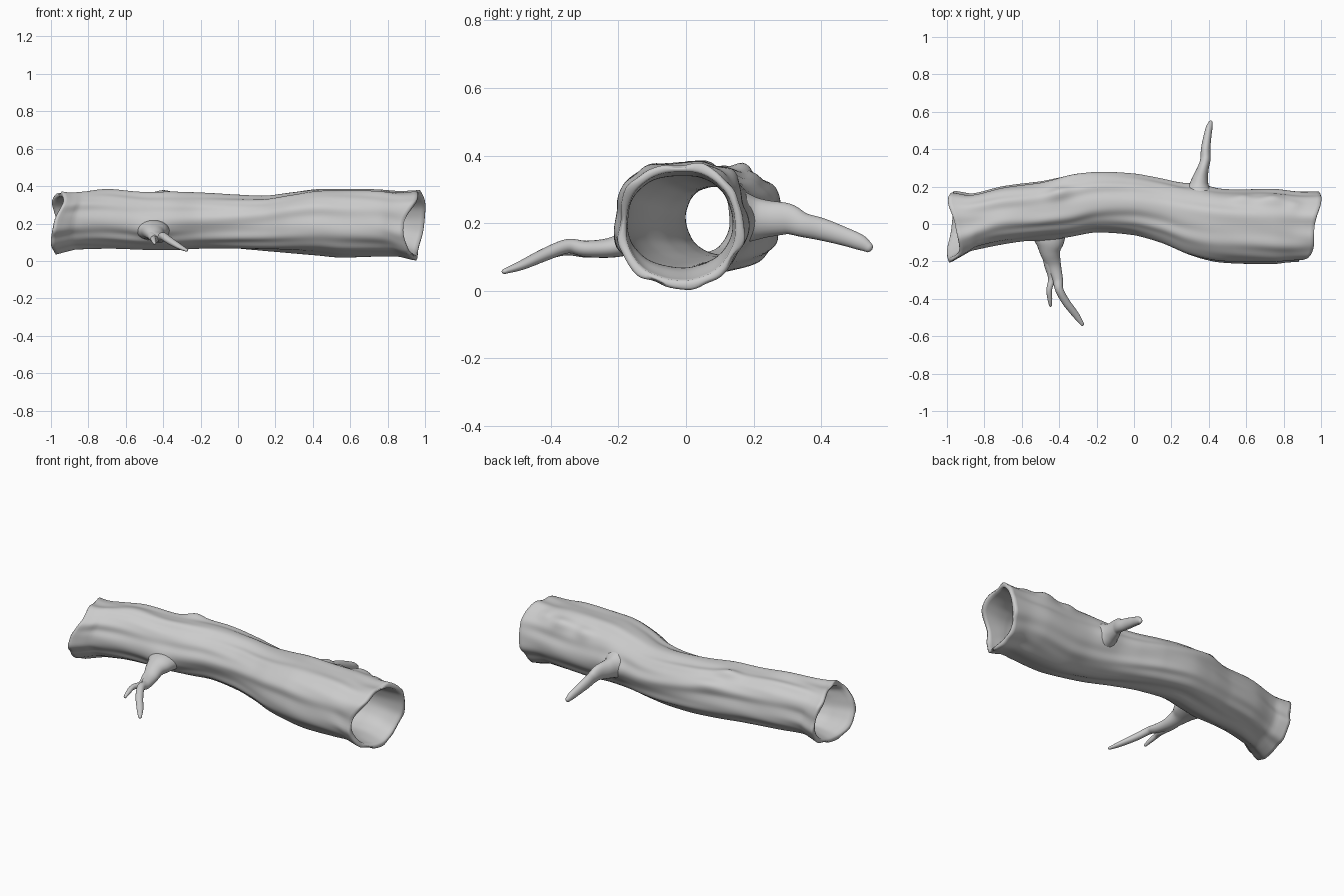
import bpy
from math import sin, cos, pi, exp, copysign
from mathutils import Vector

if "Cube" in bpy.data.objects:
    bpy.data.objects.remove(bpy.data.objects["Cube"])

# Log outline stations: x, y max, y min, z max, z min
STATIONS = [
    (-1.0, .180, -.205, .372, .036), (-.95, .172, -.180, .366, .050),
    (-.88, .165, -.142, .370, .066), (-.70, .205, -.105, .380, .070),
    (-.50, .230, -.078, .370, .064), (-.35, .262, -.064, .372, .062),
    (-.20, .283, -.040, .364, .066), (0, .268, -.058, .350, .060),
    (.15, .238, -.105, .347, .052), (.28, .208, -.165, .366, .044),
    (.42, .188, -.203, .386, .034), (.55, .182, -.214, .388, .022),
    (.75, .184, -.216, .386, .028), (.88, .172, -.208, .376, .028),
    (1.0, .172, -.204, .380, .004)]

# Broken end outlines: x at angles 0 (back), 45, 90 (top), ... 315
LEFT_END = [-.97, -.995, -.955, -.935, -.985, -1.0, -.975, -.965]
RIGHT_END = [.995, 1.0, .965, .955, .885, .91, .955, .965]

# Bumps on the bark: x, angle, height, length, angular width
BUMPS = [(-.40, 1.15, .022, .06, .22), (-.33, .55, .014, .09, .2),
         (.74, .80, .024, .07, .2), (.58, .70, .014, .05, .2),
         (.86, .95, .012, .04, .2), (-.70, 1.7, .008, .12, .2),
         (-.46, 3.50, .022, .08, .38), (.35, .05, .016, .07, .35)]


def catmull(a, b, c, d, t):
    return b + .5 * t * (c - a + t * (2 * a - 5 * b + 4 * c - d + t * (3 * (b - c) + d - a)))


def outline(x):
    i = max(k for k in range(len(STATIONS) - 1) if STATIONS[k][0] <= x)
    p = [STATIONS[min(max(i + k, 0), len(STATIONS) - 1)] for k in (-1, 0, 1, 2)]
    t = (x - p[1][0]) / (p[2][0] - p[1][0])
    return [catmull(*(q[k] for q in p), t) for k in range(1, 5)]


def end_x(table, a):
    f = (a / (2 * pi) * 8) % 8
    i = int(f)
    return catmull(*(table[(i + k) % 8] for k in (-1, 0, 1, 2)), f - i)


def log_point(s, a, depth):
    y1, y0, z1, z0 = outline(s)
    ry, rz = (y1 - y0) / 2 - depth, (z1 - z0) / 2 - depth
    c, d = cos(a), sin(a)
    sq = lambda v: copysign(abs(v) ** .9, v)
    y, z = ry * sq(c), rz * sq(d)
    # lengthwise bark ridges and knots, softer inside the hollow
    n = .004 * sin(5 * a + 2.5 * sin(2.2 * s)) + .0035 * sin(9 * a + 4 * s + sin(5 * s))
    n += .002 * sin(14 * a - 3 * s + 2 * sin(4 * s)) * sin(5 * s + 2 * a) - .003
    for bx, ba, h, lx, wa in BUMPS:
        da = (a - ba + pi) % (2 * pi) - pi
        n += h * exp(-((s - bx) / lx) ** 2 - (da / wa) ** 2)
    n *= 1 if depth < .012 else .2
    w = min(max((abs(s) - .72) / .28, 0), 1)
    w = w * w * (3 - 2 * w)
    end = end_x(RIGHT_END if s > 0 else LEFT_END, a)
    x = s + w * (end - copysign(1, s))
    return (x, (y1 + y0) / 2 + y + n * c, (z1 + z0) / 2 + z + n * d)


def make_mesh(name, verts, faces):
    me = bpy.data.meshes.new(name)
    me.from_pydata(verts, [], faces)
    ob = bpy.data.objects.new(name, me)
    bpy.context.collection.objects.link(ob)
    for p in me.polygons:
        p.use_smooth = True
    return ob


def ring_faces(rings, n, closed):
    return [(i * n + j, i * n + (j + 1) % n,
             ((i + 1) % rings) * n + (j + 1) % n, ((i + 1) % rings) * n + j)
            for i in range(rings if closed else rings - 1) for j in range(n)]


# Hollow log: outer bark, rounded lip, inner wall back to the start
N, M = 96, 110
xs = [-.995 + 1.99 * i / M for i in range(M + 1)]


def wall(x):
    return .026 + .014 * min(1, (1 - abs(x)) / .2)


loop = [(x, 0) for x in xs] + [(.999, .007), (1 - 1e-6, .013), (.999, .02)]
loop += [(x, wall(x)) for x in reversed(xs)] + [(-.999, .02), (-1, .013), (-.999, .007)]
verts = [log_point(s, 2 * pi * j / N, d) for s, d in loop for j in range(N)]
log = make_mesh("hollow_log", verts,
                [f[::-1] for f in ring_faces(len(loop), N, True)])


# Tapered branch: points are x, y, z, half width, half height
def branch(name, pts, n=20, sub=6):
    rows = []
    for i in range(len(pts) - 1):
        p = [pts[min(max(i + k, 0), len(pts) - 1)] for k in (-1, 0, 1, 2)]
        rows += [[catmull(*(q[k] for q in p), t / sub) for k in range(5)] for t in range(sub)]
    rows.append(list(pts[-1]))
    # rounded tip
    d = (Vector(rows[-1][:3]) - Vector(rows[-2][:3])).normalized()
    r = rows[-1]
    for a in (.5, 1.0, 1.4):
        rows.append(list(Vector(r[:3]) + d * r[3] * sin(a)) + [r[3] * cos(a), r[4] * cos(a)])
    vs = []
    for i, r in enumerate(rows):
        t = Vector(rows[min(i + 1, len(rows) - 1)][:3]) - Vector(rows[max(i - 1, 0)][:3])
        side = t.cross(Vector((0, 0, 1))).normalized()
        up = side.cross(t).normalized()
        vs += [Vector(r[:3]) + side * r[3] * cos(2 * pi * j / n) + up * r[4] * sin(2 * pi * j / n)
               for j in range(n)]
    fs = ring_faces(len(rows), n, False)
    fs += [tuple(range(n))[::-1], tuple(range(len(vs) - n, len(vs)))]
    return make_mesh(name, vs, fs)


branch("front_branch", [
    (-.455, -.045, .165, .095, .055), (-.450, -.095, .163, .078, .052),
    (-.448, -.150, .150, .055, .042), (-.430, -.220, .128, .040, .030),
    (-.408, -.295, .124, .028, .024), (-.400, -.350, .132, .022, .021),
    (-.365, -.415, .108, .021, .019), (-.312, -.485, .076, .018, .014),
    (-.277, -.535, .058, .010, .008)])
branch("front_twig", [
    (-.460, -.150, .150, .035, .030), (-.452, -.220, .128, .028, .025),
    (-.440, -.290, .116, .019, .018), (-.453, -.350, .120, .015, .015),
    (-.450, -.400, .108, .013, .012), (-.446, -.435, .095, .008, .008)])
branch("back_branch", [
    (.345, .165, .215, .085, .080), (.348, .205, .213, .055, .064),
    (.355, .245, .213, .042, .054), (.370, .300, .212, .030, .046),
    (.382, .345, .195, .027, .036), (.383, .400, .182, .025, .033),
    (.393, .470, .160, .021, .027), (.402, .515, .143, .018, .023),
    (.409, .540, .128, .012, .015)])
